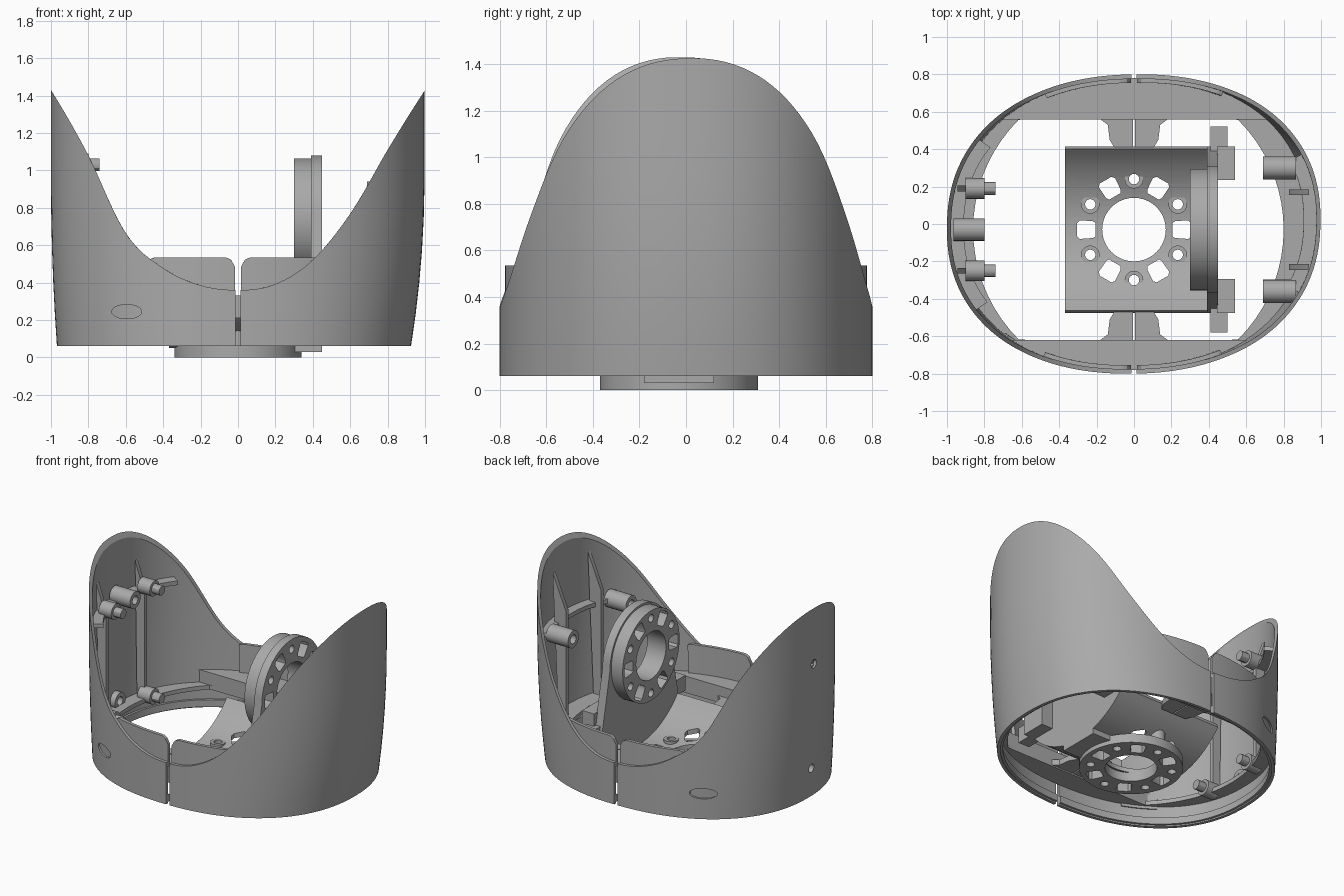
import bpy, bmesh
from math import sin, cos, pi, sqrt, radians, copysign
from mathutils import Matrix, Vector

if "Cube" in bpy.data.objects:
    bpy.data.objects.remove(bpy.data.objects["Cube"], do_unlink=True)

grey = bpy.data.materials.new("mid grey")
grey.use_nodes = True
GREY = (0.4, 0.4, 0.4, 1)
grey.diffuse_color = GREY
grey.node_tree.nodes["Principled BSDF"].inputs["Base Color"].default_value = GREY

parts = []
YC = -0.03                                    # centre line of the hub and bracket
FLAT = Matrix.Identity(4)                     # profile in xy, extruded up z
SIDE = Matrix(((0, 0, 1, 0), (1, 0, 0, 0), (0, 1, 0, 0), (0, 0, 0, 1)))   # profile in yz, along x
FRONT = Matrix(((1, 0, 0, 0), (0, 0, 1, 0), (0, 1, 0, 0), (0, 0, 0, 1)))  # profile in xz, along y


def make(name, bm, keep=True):
    bmesh.ops.recalc_face_normals(bm, faces=bm.faces)
    mesh = bpy.data.meshes.new(name)
    bm.to_mesh(mesh)
    bm.free()
    mesh.materials.append(grey)
    ob = bpy.data.objects.new(name, mesh)
    bpy.context.collection.objects.link(ob)
    if keep:
        parts.append(ob)
    return ob


def prism(name, outlines, lo, hi, m=FLAT, keep=True):
    """Extrude one or more closed outlines between two levels."""
    bm = bmesh.new()
    for pts in outlines:
        a = [bm.verts.new(m @ Vector((p[0], p[1], lo))) for p in pts]
        b = [bm.verts.new(m @ Vector((p[0], p[1], hi))) for p in pts]
        bm.faces.new(a)
        bm.faces.new(b)
        for i in range(len(a)):
            j = (i + 1) % len(a)
            bm.faces.new((a[i], a[j], b[j], b[i]))
    return make(name, bm, keep)


def cut(ob, outlines, lo, hi, m=FLAT):
    """Subtract extruded outlines from a part."""
    cutter = prism("cutter", outlines, lo, hi, m, False)
    cutter.hide_render = True
    mod = ob.modifiers.new("cut", 'BOOLEAN')
    mod.operation, mod.solver, mod.object = 'DIFFERENCE', 'EXACT', cutter
    dg = bpy.context.evaluated_depsgraph_get()
    mesh = bpy.data.meshes.new_from_object(ob.evaluated_get(dg))
    ob.modifiers.clear()
    ob.data = mesh
    bpy.data.objects.remove(cutter, do_unlink=True)


def oval(cx, cy, rx, ry=None, n=24):
    ry = ry or rx
    return [(cx + rx * cos(2 * pi * i / n), cy + ry * sin(2 * pi * i / n)) for i in range(n)]


def rect(x0, x1, y0, y1):
    return [(x0, y0), (x1, y0), (x1, y1), (x0, y1)]


def spin(pts, ang, cx, cy):
    return [(cx + x * cos(ang) - y * sin(ang), cy + x * sin(ang) + y * cos(ang)) for x, y in pts]


# Slightly squared and skewed oval wall: tapers more on the +x side
def full(v):
    return copysign(abs(v) ** (2 / 2.23), v)


def on_wall(t, d, z):
    h = min(1, max(0, (z - 0.06) / 0.9))
    ease = 1 - (1 - h) ** 2
    a = 0.968 + 0.032 * ease if cos(t) < 0 else 0.925 + 0.072 * ease
    skew = 1 + 0.011 * sin(2 * t)
    return Vector(((a - d) * full(cos(t)) * skew, (0.8 - d) * full(sin(t)) * skew, z))


RIM = {-1: (0.36, 0.385, 0.475, 0.66, 1.08, 1.43), 1: (0.36, 0.39, 0.515, 0.765, 1.11, 1.43)}


def rim(x):
    """Height of the scooped top edge, smoothly interpolated."""
    k = RIM[-1 if x < 0 else 1]
    s = min(abs(x), 0.9999) * 5
    i = int(s)
    f = s - i
    p0, p1, p2 = k[abs(i - 1)], k[i], k[i + 1]
    p3 = k[i + 2] if i < 4 else 1.72
    return p1 + 0.5 * f * (p2 - p0 + f * (2 * p0 - 5 * p1 + 4 * p2 - p3 + f * (3 * (p1 - p2) + p3 - p0)))


def wall(name, t0, t1, d0, d1, lo, top, n=24, rows=1):
    """Curved wall strip between two depths, with a top height rule."""
    bm = bmesh.new()
    rings = []
    for i in range(n + 1):
        t = t0 + (t1 - t0) * i / n
        loop = []
        for d, order in ((d0, range(rows + 1)), (d1, range(rows, -1, -1))):
            hi = top(on_wall(t, d, 1).x)
            loop += [bm.verts.new(on_wall(t, d, lo + (hi - lo) * r / rows)) for r in order]
        rings.append(loop)
    m = len(rings[0])
    for a, b in zip(rings, rings[1:]):
        for j in range(m):
            bm.faces.new((a[j], a[(j + 1) % m], b[(j + 1) % m], b[j]))
    for r in (rings[0], rings[-1]):
        for j in range(rows):
            bm.faces.new((r[j], r[j + 1], r[m - 2 - j], r[m - 1 - j]))
    return make(name, bm)


# Outer shell halves with a narrow gap, bottom lips and overlapping tabs
g = pi / 2 - 0.009
left_half = wall("shell_negative_x", pi - g, pi + g, 0, 0.022, 0.06, rim, 72, 8)
wall("shell_positive_x", -g, g, 0, 0.022, 0.06, rim, 72, 8)
cut(left_half, [oval(-0.595, 0.245, 0.08, 0.038)], -1, 1, FRONT)
cut(left_half, [oval(YC, z, 0.03) for z in (0.27, 1.03)], -1.2, -0.7, SIDE)


def tab_top(x):
    c = 0.06
    e = max(0, c - (abs(x) - 0.015), abs(x) - 0.5 + c)
    return 0.535 - c + sqrt(max(0, c * c - e * e))


for label, mid in (("back", pi / 2), ("front", -pi / 2)):
    for s in (-1, 1):
        a, b = mid + s * 0.01, mid + s * 0.475
        wall(label + "_tab", min(a, b), max(a, b), 0.022, 0.045, 0.24, tab_top, 28)
    slot_mid = mid + copysign(0.62, mid)
    wall(label + "_slot_backing", slot_mid - 0.14, slot_mid + 0.14, 0.012, 0.03, 0.19, lambda x: 0.3)
for c in (0, pi):
    wall("bottom_lip", c - g, c + g, 0.015, 0.038, 0.07, lambda x: 0.12, 48)

# Floor ring with a clipped round opening
outline = [on_wall(2 * pi * i / 72, 0.02, 0.22) for i in range(72)]
floor_ring = prism("floor_ring", [outline], 0.21, 0.24)
hole = [(x, min(0.56, max(-0.62, y))) for x, y in oval(-0.03, YC, 0.83, n=72)]
cut(floor_ring, [hole], 0.1, 0.5)
for label, s, y, t in (("back", 1, 0.56, 0.75), ("front", -1, 0.62, 0.87)):
    arc = [on_wall(s * (t + (pi - 2 * t) * i / 24), 0.02, 0.22) for i in range(25)]
    arc[0].y = arc[-1].y = s * y
    prism(label + "_ledge", [arc], 0.21, 0.33)
    inner = s * (y - 0.16)
    for k in (-1, 1):
        prism(label + "_link", [[(k * 0.005, s * y), (k * 0.18, s * y), (k * 0.14, s * (y - 0.03)),
              (k * 0.13, s * (y - 0.11)), (k * 0.1, inner), (k * 0.005, inner)]], 0.22, 0.26)

# Curved cradle
R = 0.595
lower = [(YC + 0.445 * i / 14, R - sqrt(R * R - (0.445 * i / 14) ** 2) + 0.05) for i in range(-14, 15)]
upper = [(YC + (y - YC) * 0.97, z + 0.03) for y, z in lower]
cradle = prism("cradle", [lower + upper[::-1]], -0.37, 0.45, SIDE)


# Hub pattern: bore, six screw holes and six radial windows
def pattern(cx, cy):
    cuts = [oval(cx, cy, 0.17, n=40)]
    for k in range(6):
        a = k * pi / 3
        cuts.append(spin(oval(0.27, 0, 0.028, n=16), a + pi / 2, cx, cy))
        cuts.append(spin([(0.205, -0.035), (0.22, -0.045), (0.29, -0.05), (0.305, -0.035),
                          (0.305, 0.035), (0.29, 0.05), (0.22, 0.045), (0.205, 0.035)], a, cx, cy))
    return cuts


cut(cradle, pattern(0, YC), -0.2, 0.3)
base_hub = prism("base_hub", [oval(0, YC, 0.34, n=56)], 0, 0.065)
cut(base_hub, pattern(0, YC), -0.2, 0.3)
for k in range(6):
    x, dy = 0.27 * cos(pi / 6 + k * pi / 3), 0.27 * sin(pi / 6 + k * pi / 3)
    top = R - sqrt(R * R - dy * dy) + 0.092
    boss = prism("cradle_boss", [oval(x, YC + dy, 0.05, n=20)], 0.05, top)
    cut(boss, [oval(x, YC + dy, 0.028, n=16)], -0.1, 0.4)

# Upright bracket plate with its hub
HZ = 0.74
dome = [(YC + 0.34 * cos(pi * i / 28), HZ + 0.34 * sin(pi * i / 28)) for i in range(29)]
plate = prism("upright_plate", [lower + dome], 0.39, 0.45, SIDE)
cut(plate, pattern(YC, HZ), 0.2, 0.6, SIDE)
hub = prism("upright_hub", [oval(YC, HZ, 0.325, n=56)], 0.3, 0.395, SIDE)
cut(hub, pattern(YC, HZ), 0.2, 0.6, SIDE)
for s in (-1, 1):
    y = YC + s * 0.355
    prism("bracket_flange", [rect(y - 0.09, y + 0.09, 0.25, 0.45)], 0.445, 0.54, SIDE)
    y = YC + s * 0.48
    prism("bracket_wing", [rect(y - 0.07, y + 0.07, 0.25, 0.36)], 0.41, 0.5, SIDE)
prism("bracket_foot", [rect(YC - 0.15, YC + 0.15, 0.03, 0.07)], 0.3, 0.45, SIDE)

# Wall ribs, screw posts and stand-offs
for y in (-0.25, 0.19):
    prism("rib_negative_x", [[(-0.93, 0.23), (-0.87, 0.23), (-0.87, 0.98), (-0.945, 1.2)]],
          y - 0.015, y + 0.015, FRONT)
    for z in (0.25, 1.03):
        prism("screw_post", [oval(y, z, 0.055)], -0.9, -0.8, SIDE)
        prism("screw_tip", [oval(y, z, 0.034, n=12)], -0.81, -0.74, SIDE)
for z, inner in ((0.27, -0.92), (1.03, -0.8)):
    barrel = prism("centre_barrel", [oval(YC, z, 0.06)], -0.965, inner, SIDE)
    cut(barrel, [oval(YC, z, 0.03)], -1.1, -0.7, SIDE)
for y in (-0.23, 0.17):
    prism("rib_positive_x", [[(0.89, 0.23), (0.83, 0.23), (0.83, 1.0), (0.935, 1.25)]],
          y - 0.015, y + 0.015, FRONT)
for y in (-0.36, 0.3):
    post = prism("standoff", [oval(y, 0.88, 0.062)], 0.69, 0.865, SIDE)
    cut(post, [oval(y, 0.88, 0.032)], 0.6, 0.8, SIDE)
wall("shelf_negative_x", pi - 0.58, pi + 0.58, 0.015, 0.09, 0.98, lambda x: 1.01)
wall("shelf_positive_x", -0.45, 0.45, 0.015, 0.09, 0.87, lambda x: 0.9)

# Smooth curved faces, keep hard edges
bpy.ops.object.select_all(action='DESELECT')
for ob in parts:
    ob.select_set(True)
bpy.context.view_layer.objects.active = parts[0]
bpy.ops.object.shade_smooth_by_angle(angle=radians(30))
